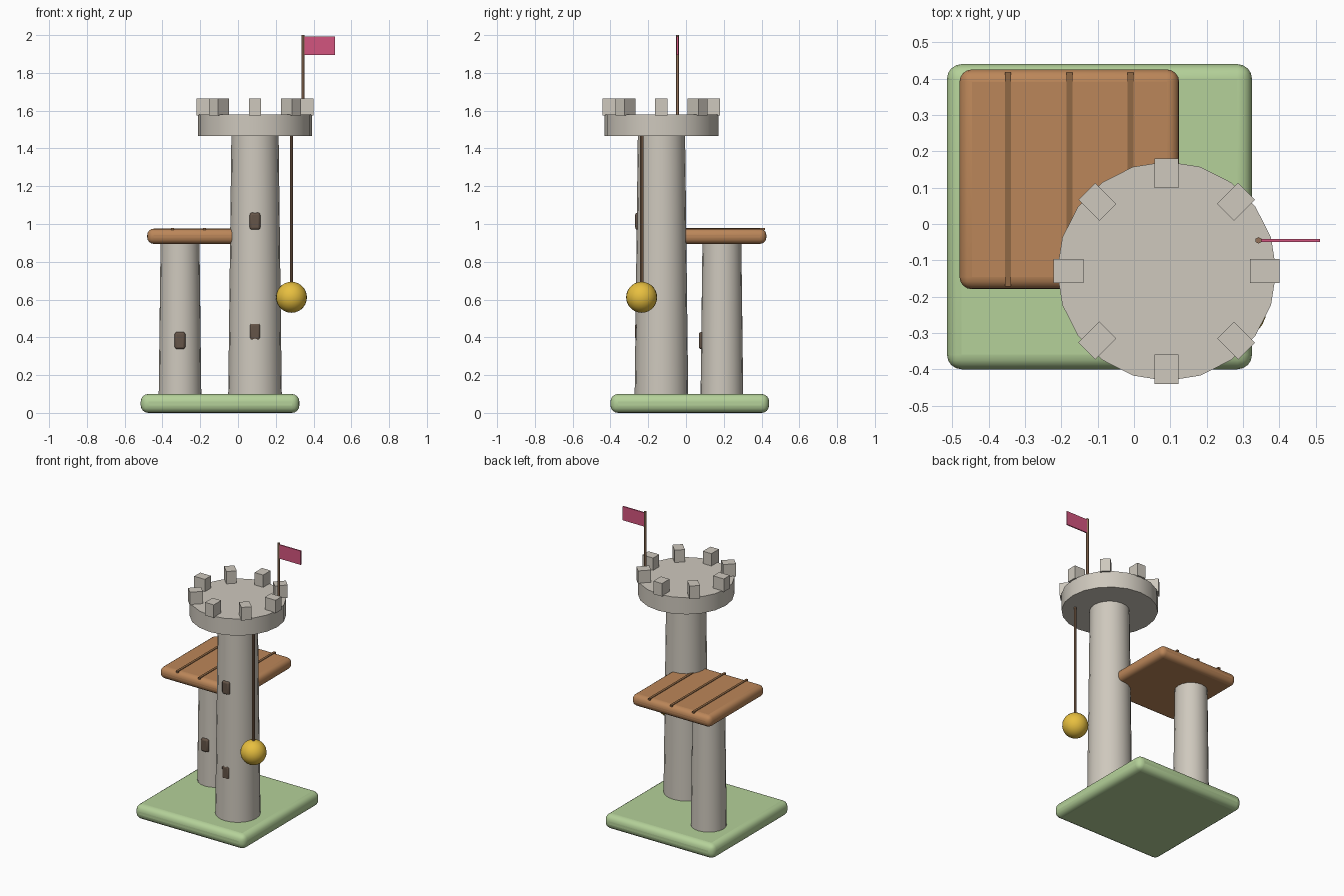
import bpy
from math import radians, cos, sin, pi

if "Cube" in bpy.data.objects:
    bpy.data.objects.remove(bpy.data.objects["Cube"])


def mat(name, rgb):
    m = bpy.data.materials.new(name)
    m.diffuse_color = (*rgb, 1)
    m.use_nodes = True
    m.node_tree.nodes["Principled BSDF"].inputs["Base Color"].default_value = m.diffuse_color
    return m


STONE = mat("stone", (0.62, 0.58, 0.51))
GRASS = mat("grass", (0.46, 0.64, 0.32))
WOOD = mat("wood", (0.50, 0.24, 0.10))
GROOVE = mat("dark_wood", (0.28, 0.14, 0.06))
ROPE = mat("rope", (0.30, 0.17, 0.10))
DARK = mat("dark", (0.13, 0.09, 0.065))
GOLD = mat("gold", (0.80, 0.52, 0.05))
PINK = mat("pink", (0.65, 0.09, 0.21))


def finish(name, material, smooth=False):
    o = bpy.context.object
    o.name = o.data.name = name
    o.data.materials.append(material)
    if smooth:
        bpy.ops.object.shade_smooth_by_angle(angle=radians(35))
    return o


def box(name, center, size, material, bevel=0, segments=4, turn=0):
    bpy.ops.mesh.primitive_cube_add(size=1, location=center, rotation=(0, 0, turn))
    bpy.context.object.scale = size
    bpy.ops.object.transform_apply(location=False, rotation=False, scale=True)
    o = finish(name, material, bevel > 0)
    if bevel:
        b = o.modifiers.new("Bevel", 'BEVEL')
        b.width, b.segments = bevel, segments
        # keep the bevel ahead of the smoothing modifier, if there is one
        o.modifiers.move(len(o.modifiers) - 1, 0)
    return o


def post(name, x, y, z0, z1, r0, r1, material, sides=20):
    bpy.ops.mesh.primitive_cone_add(vertices=sides, radius1=r0, radius2=r1,
                                    depth=z1 - z0, location=(x, y, (z0 + z1) / 2))
    return finish(name, material, sides > 8)


# Base slab and columns
box("base", (-0.095, 0.02, 0.05), (0.84, 0.84, 0.10), GRASS, 0.04)
TX, TY = 0.09, -0.13
post("tall_tower", TX, TY, 0.08, 1.48, 0.142, 0.125, STONE)
post("short_post", -0.307, 0.19, 0.08, 0.91, 0.113, 0.103, STONE)

# Tower top with a ring of battlements
post("tower_top", TX, TY, 1.465, 1.58, 0.302, 0.302, STONE)
for i in range(8):
    a = i * pi / 4
    box(f"battlement_{i + 1}", (TX + 0.27 * cos(a), TY + 0.27 * sin(a), 1.62),
        (0.082, 0.066, 0.09), STONE, turn=a)

# Wooden platform with dark seams
box("platform", (-0.178, 0.123, 0.935), (0.605, 0.605, 0.08), WOOD, 0.034)
for i, x in enumerate((-0.347, -0.178, -0.010)):
    box(f"platform_seam_{i + 1}", (x, 0.123, 0.973), (0.016, 0.59, 0.012), GROOVE)

# Windows
for i, (x, y, z) in enumerate(((TX, -0.256, 1.015), (TX, -0.256, 0.43), (-0.307, 0.081, 0.383))):
    box(f"window_{i + 1}", (x, y, z), (0.056, 0.026, 0.09), DARK, 0.012, 3)

# Flag
post("flag_pole", 0.343, -0.045, 1.57, 2.0, 0.009, 0.009, ROPE, 6)
box("flag", (0.43, -0.045, 1.944), (0.165, 0.008, 0.096), PINK)

# Hanging ball
post("rope", 0.283, -0.235, 0.66, 1.475, 0.009, 0.009, ROPE, 8)
bpy.ops.mesh.primitive_uv_sphere_add(segments=24, ring_count=14, radius=0.082,
                                     location=(0.283, -0.235, 0.612))
finish("ball", GOLD, True)
